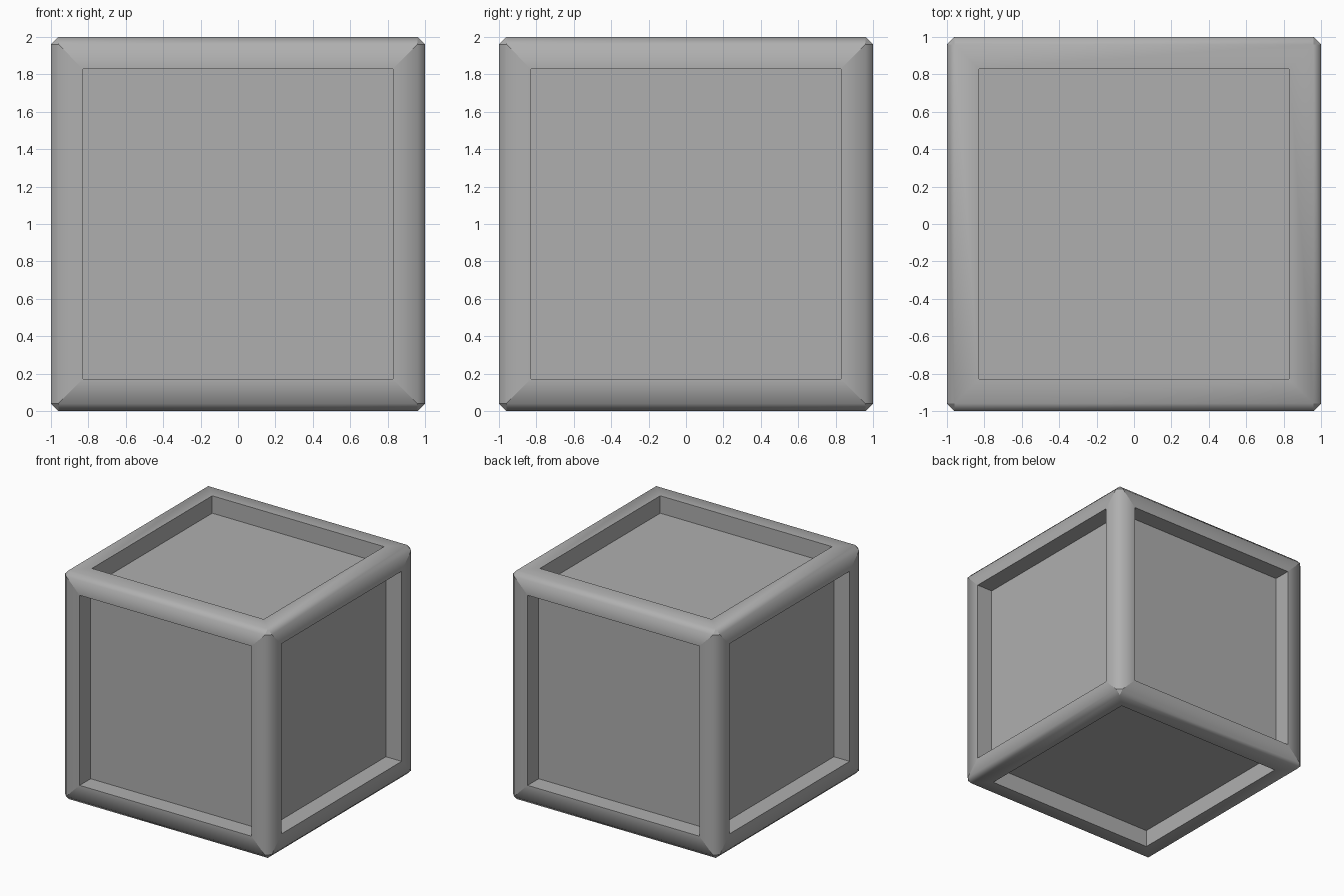
import bpy, bmesh, math
from mathutils import Vector

cube = bpy.data.objects.get("Cube")
if cube:
    bpy.data.objects.remove(cube, do_unlink=True)

SIZE, CHAMFER, RIM, DEPTH = 2.0, 0.04, 0.13, 0.152

# Single grey finish
grey = bpy.data.materials.new("mid grey")
grey.use_nodes = True
color = (0.43, 0.43, 0.43, 1.0)
grey.diffuse_color = color
grey.node_tree.nodes["Principled BSDF"].inputs["Base Color"].default_value = color

# Chamfered box body
bm = bmesh.new()
bmesh.ops.create_cube(bm, size=SIZE)
bmesh.ops.bevel(bm, geom=bm.edges[:], offset=CHAMFER, offset_type='OFFSET',
                segments=1, profile=0.5, affect='EDGES')
bm.normal_update()

# Flat rim around each of the six sides
panels = [f for f in bm.faces if max(abs(c) for c in f.normal) > 0.99]
bmesh.ops.inset_individual(bm, faces=panels, thickness=RIM, use_even_offset=True)

# Recessed panels with straight walls
bm.normal_update()
sunk = bmesh.ops.extrude_discrete_faces(bm, faces=panels)["faces"]
for face in sunk:
    face.normal_update()
    bmesh.ops.translate(bm, verts=face.verts[:], vec=face.normal * -DEPTH)

bmesh.ops.translate(bm, verts=bm.verts[:], vec=Vector((0, 0, SIZE / 2)))
bmesh.ops.recalc_face_normals(bm, faces=bm.faces[:])
bm.normal_update()

# Crisp corner tips, and mitred rim joints on the upright sides
for edge in bm.edges:
    mitre = (edge.calc_face_angle() < 0.01
             and abs(edge.link_faces[0].normal.z) < 0.1)
    tip = any(len(f.verts) == 3 for f in edge.link_faces)
    edge.smooth = not (mitre or tip)

mesh = bpy.data.meshes.new("panelled_box")
bm.to_mesh(mesh)
bm.free()
mesh.materials.append(grey)
box = bpy.data.objects.new("panelled_box", mesh)
bpy.context.collection.objects.link(box)

# Soft chamfers, crisp recess edges
bpy.ops.object.select_all(action='DESELECT')
box.select_set(True)
bpy.context.view_layer.objects.active = box
bpy.ops.object.shade_smooth_by_angle(angle=math.radians(60), keep_sharp_edges=True)
